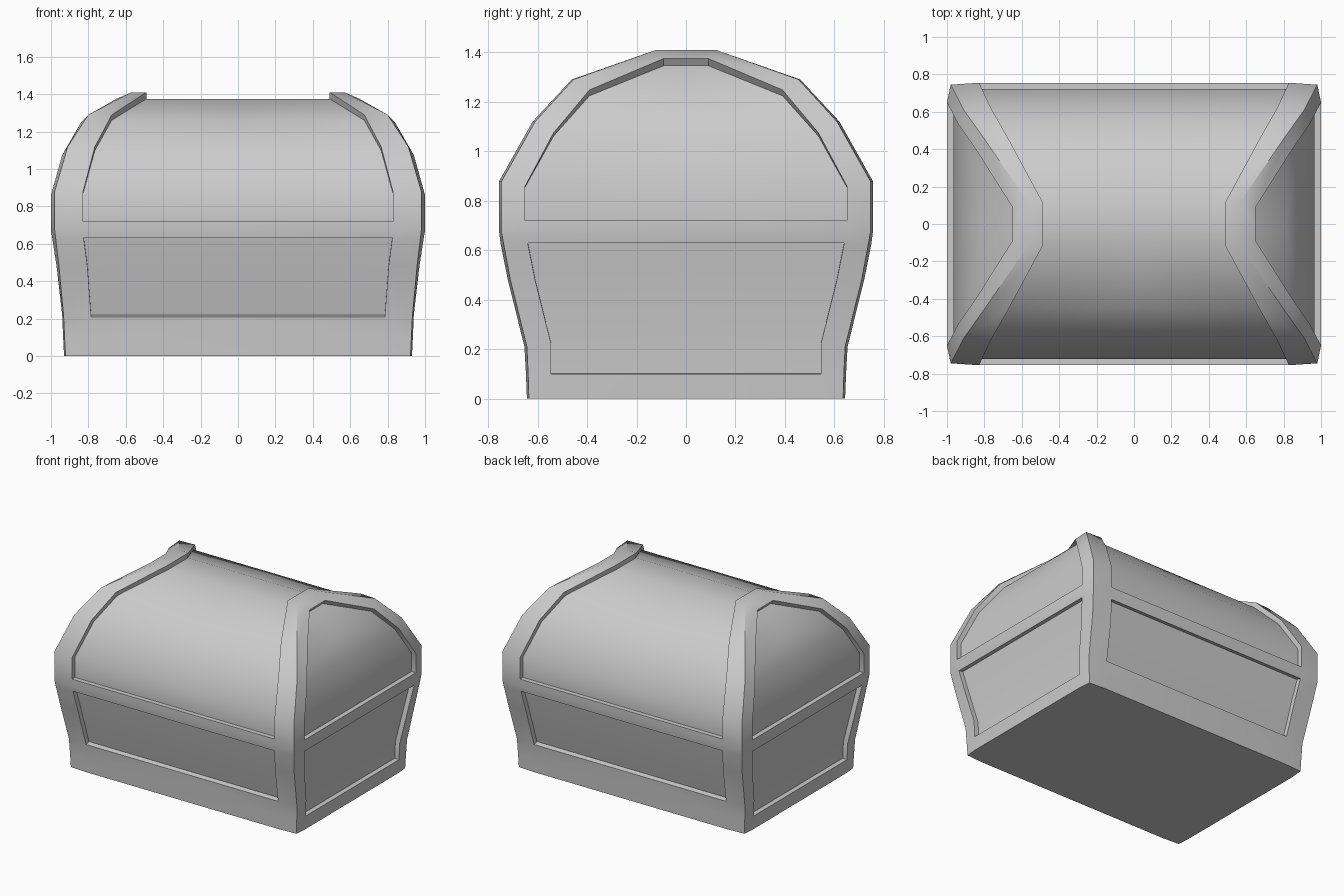
import bpy, bmesh, math
from mathutils import Vector

if "Cube" in bpy.data.objects:
    bpy.data.objects.remove(bpy.data.objects["Cube"])

RECESS = 0.035

# Rows run from the foot of the chest up over the lid to the centre line.
# Heights of front/corner rows, and of the end panel border
Z = [0, .10, .21, .48, .63, .67, .72, .88, 1.12, 1.29, 1.41, 1.41]
EZ = [0, .10, .22, .48, .63, .67, .72, .86, 1.075, 1.248, 1.375, 1.375]
# Corner ridge
CX = [.922, .927, .932, .957, .975, .98, .98, .98, .91, .80, .57, .57]
CY = [.635, .638, .643, .71, .738, .745, .745, .745, .61, .455, .12, 0]
# Border between rib and front panel
FX = [.785, .785, .785, .805, .825, .828, .828, .828, .765, .675, .49, .49]
FY = [.643, .647, .653, .72, .75, .755, .755, .755, .62, .462, .12, 0]
# Border between rib and end panel
EX = [.93, .935, .94, .97, .993, 1, 1, 1, .94, .84, .65, .65]
EY = [.545, .545, .545, .61, .64, .645, .65, .65, .535, .39, .09, 0]

C = list(map(Vector, zip(CX, CY, Z)))
F = list(map(Vector, zip(FX, FY, Z)))
E = list(map(Vector, zip(EX, EY, EZ)))
M = [Vector((0, p.y, p.z)) for p in F]
N = [Vector((p.x, 0, p.z)) for p in E]


def sink(points, profile, axis, a, b):
    """Move rows a..b inwards along the averaged profile normals."""
    out = []
    for i in range(a, b + 1):
        n = Vector((0, 0, 0))
        for j in (i - 1, i):
            if a <= j < b:
                d = profile[j + 1] - profile[j]
                s = Vector((0, 0, 0))
                s[axis], s.z = d.z, -d[axis]
                n += s.normalized()
        if profile[i][axis] == 0:
            n = Vector((0, 0, 1))
        out.append(points[i] - n.normalized() * RECESS)
    return out


faces = []


def strip(p, q):
    for i in range(len(p) - 1):
        faces.append((p[i], q[i], q[i + 1], p[i + 1]))


def panel(edge, mid, axis, a, b, top_rim=True):
    """Recessed panel with its side, bottom and top rims."""
    e2 = sink(edge, edge, axis, a, b)
    m2 = sink(mid, edge, axis, a, b)
    strip(e2, m2)
    strip(edge[a:b + 1], e2)
    faces.append((edge[a], mid[a], m2[0], e2[0]))
    if top_rim:
        faces.append((edge[b], mid[b], m2[-1], e2[-1]))


# Corner ribs
strip(C, F)
strip(C, E)
# Horizontal bands
strip(F[0:3], M[0:3])
strip(F[4:7], M[4:7])
strip(E[0:2], N[0:2])
strip(E[4:7], N[4:7])
# Front and end panels, lower and lid
panel(F, M, 1, 2, 4)
panel(F, M, 1, 6, 11, top_rim=False)
panel(E, N, 0, 1, 4)
panel(E, N, 0, 6, 10)
# Underside
faces.append((Vector((0, 0, 0)), N[0], E[0], C[0], F[0], M[0]))

# Mirror the quarter to all four corners and weld
bm = bmesh.new()
for sx in (1, -1):
    for sy in (1, -1):
        for f in faces:
            bm.faces.new([bm.verts.new((v.x * sx, v.y * sy, v.z)) for v in f])
bmesh.ops.remove_doubles(bm, verts=bm.verts[:], dist=1e-4)
bmesh.ops.recalc_face_normals(bm, faces=bm.faces[:])
mesh = bpy.data.meshes.new("chest")
bm.to_mesh(mesh)
bm.free()
chest = bpy.data.objects.new("chest", mesh)
bpy.context.collection.objects.link(chest)
bpy.context.view_layer.objects.active = chest
chest.select_set(True)
bpy.ops.object.shade_smooth_by_angle(angle=math.radians(35))
